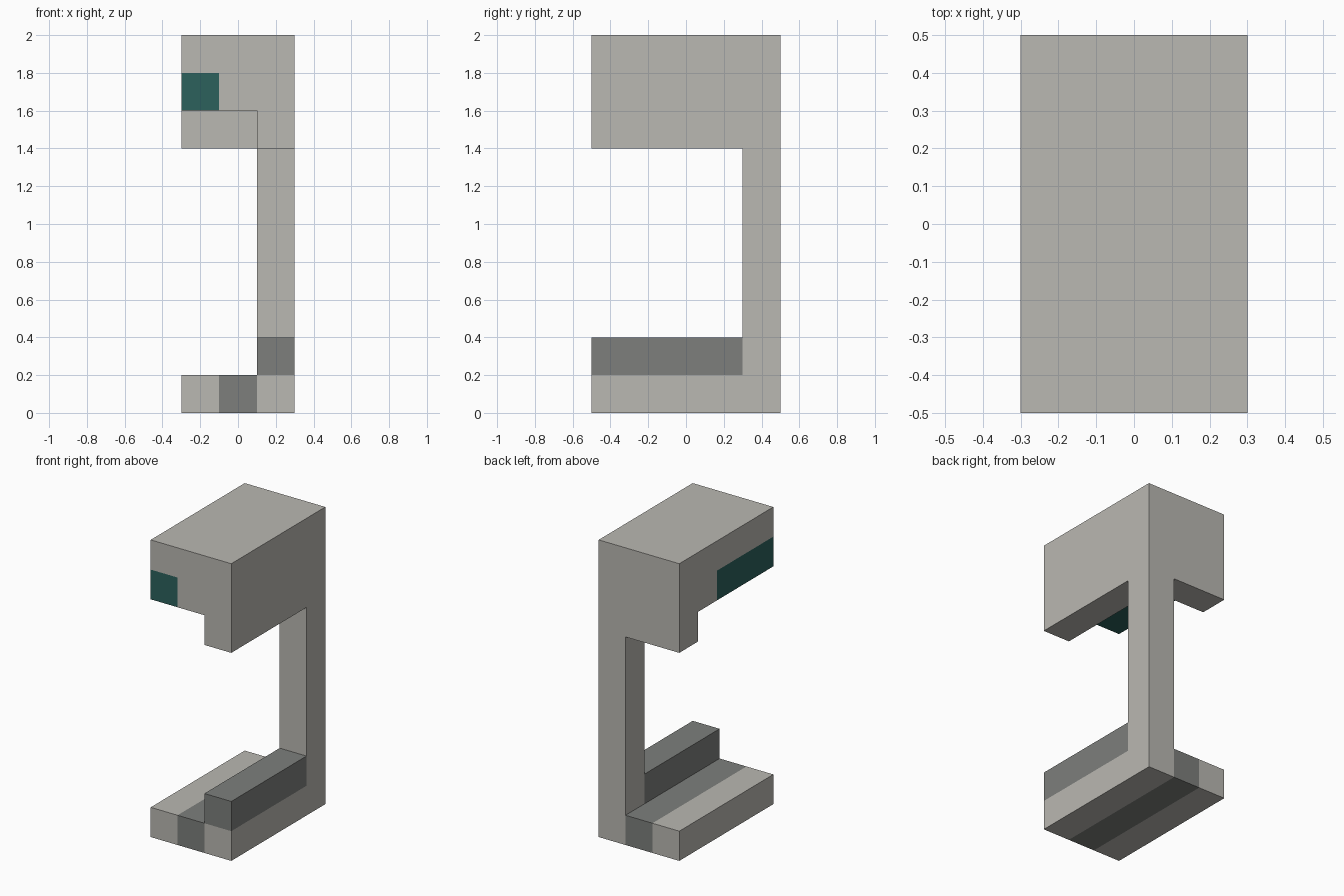
import bpy
import bmesh

cube = bpy.data.objects.get("Cube")
if cube:
    bpy.data.objects.remove(cube, do_unlink=True)


def material(name, colour):
    mat = bpy.data.materials.new(name)
    mat.use_nodes = True
    mat.diffuse_color = (*colour, 1)
    bsdf = next(n for n in mat.node_tree.nodes if n.type == "BSDF_PRINCIPLED")
    bsdf.inputs["Base Color"].default_value = (*colour, 1)
    return mat


def extrude_profile(name, outline, y_front, y_back, mat):
    """Extrude a closed front (x, z) outline from y_front to y_back."""
    bm = bmesh.new()
    face = bm.faces.new([bm.verts.new((x, y_front, z)) for x, z in outline])
    result = bmesh.ops.extrude_face_region(bm, geom=[face])
    moved = [v for v in result["geom"] if isinstance(v, bmesh.types.BMVert)]
    bmesh.ops.translate(bm, verts=moved, vec=(0, y_back - y_front, 0))
    # close the front end if the extrusion consumed it
    bmesh.ops.holes_fill(bm, edges=[e for e in bm.edges if e.is_boundary])
    bmesh.ops.recalc_face_normals(bm, faces=bm.faces)
    mesh = bpy.data.meshes.new(name)
    bm.to_mesh(mesh)
    bm.free()
    mesh.materials.append(mat)
    obj = bpy.data.objects.new(name, mesh)
    bpy.context.collection.objects.link(obj)
    return obj


def block(name, x, y, z, mat):
    outline = [(x[0], z[0]), (x[1], z[0]), (x[1], z[1]), (x[0], z[1])]
    return extrude_profile(name, outline, y[0], y[1], mat)


light = material("light grey", (0.491, 0.479, 0.445))
dark = material("dark grey", (0.205, 0.212, 0.202))
teal = material("deep teal", (0.025, 0.119, 0.107))

FRONT, BACK = -0.5, 0.5
DEPTH = (FRONT, BACK)
POST_Y = 0.3      # front of the post
WINDOW_Y = 0.1    # back of the teal bar

# Base of three lengthwise strips
for name, x, mat in (("base_right", -0.3, light),
                     ("base_middle", -0.1, dark),
                     ("base_left", 0.1, light)):
    block(name, (x, x + 0.2), DEPTH, (0, 0.2), mat)

# Raised rail and upright post
block("rail", (0.1, 0.3), (FRONT, POST_Y), (0.2, 0.4), dark)
block("post", (0.1, 0.3), (POST_Y, BACK), (0.2, 1.4), light)

# Head: hanging lip on the left, notch for the teal bar at the front
lip = [(0.1, 1.6), (0.1, 1.4), (0.3, 1.4), (0.3, 2), (-0.3, 2)]
extrude_profile("head_front", lip + [(-0.3, 1.8), (-0.1, 1.8), (-0.1, 1.6)],
                FRONT, WINDOW_Y, light)
extrude_profile("head_middle", lip + [(-0.3, 1.6)], WINDOW_Y, POST_Y, light)
block("head_back", (-0.3, 0.3), (POST_Y, BACK), (1.4, 2), light)
block("teal_bar", (-0.3, -0.1), (FRONT, WINDOW_Y), (1.6, 1.8), teal)
